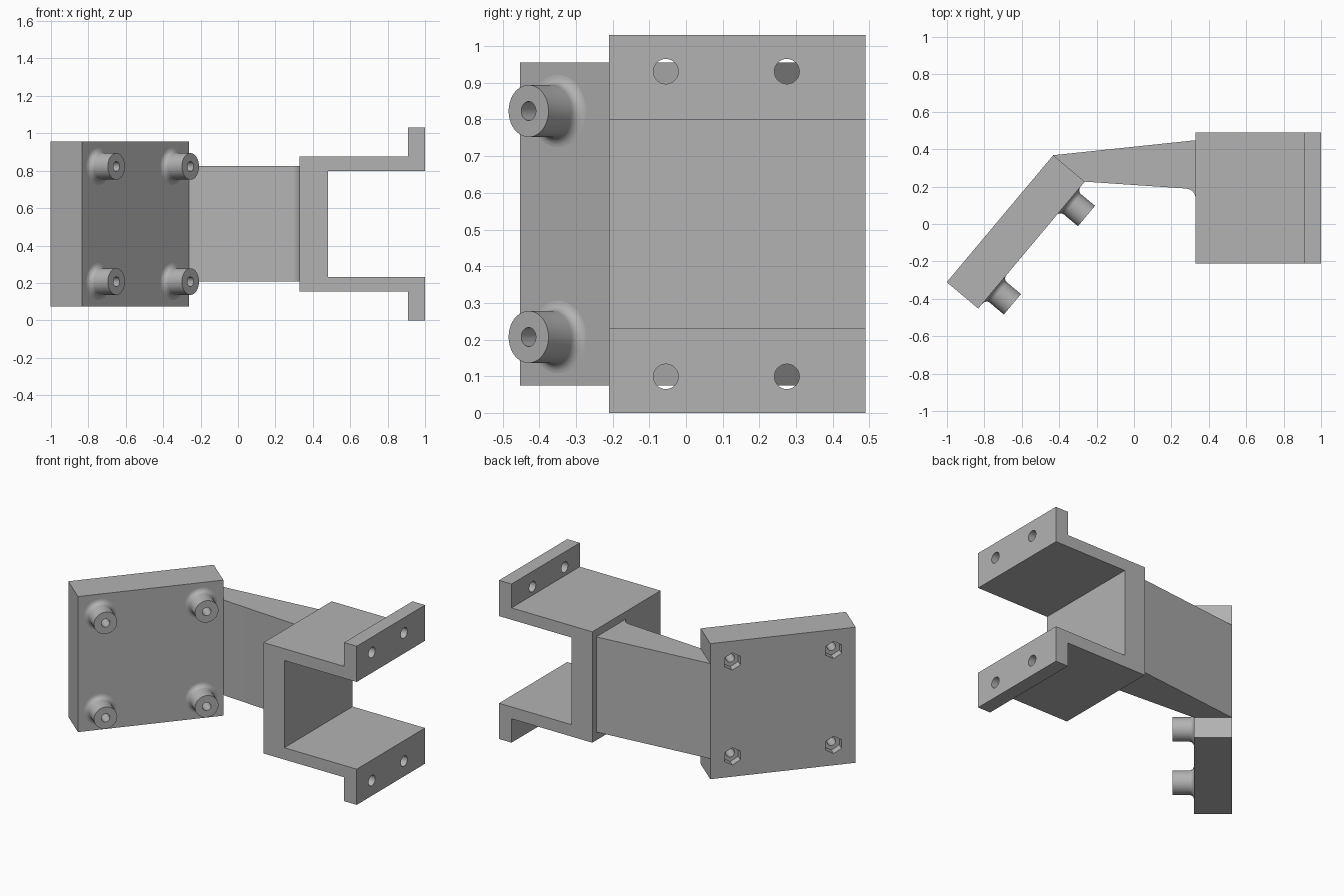
import bpy, bmesh, math
from mathutils import Matrix, Vector

if "Cube" in bpy.data.objects:
    bpy.data.objects.remove(bpy.data.objects["Cube"], do_unlink=True)

grey = bpy.data.materials.new("plain grey")
grey.use_nodes = True
grey.diffuse_color = (0.45, 0.45, 0.45, 1)
grey.node_tree.nodes["Principled BSDF"].inputs["Base Color"].default_value = grey.diffuse_color


def make(name, bm):
    bmesh.ops.recalc_face_normals(bm, faces=bm.faces)
    mesh = bpy.data.meshes.new(name)
    bm.to_mesh(mesh)
    bm.free()
    mesh.materials.append(grey)
    obj = bpy.data.objects.new(name, mesh)
    bpy.context.collection.objects.link(obj)
    return obj


def prism(name, outline, depth):
    """Extrude a closed 3D outline along a depth vector."""
    bm = bmesh.new()
    face = bm.faces.new([bm.verts.new(p) for p in outline])
    ext = bmesh.ops.extrude_face_region(bm, geom=[face])
    verts = [e for e in ext["geom"] if isinstance(e, bmesh.types.BMVert)]
    bmesh.ops.translate(bm, verts=verts, vec=depth)
    return make(name, bm)


def cylinder(bm, frame, radius, length, sides=32):
    bmesh.ops.create_cone(bm, cap_ends=True, segments=sides, radius1=radius,
                          radius2=radius, depth=length, matrix=frame)


def select_only(obj):
    bpy.ops.object.select_all(action="DESELECT")
    obj.select_set(True)
    bpy.context.view_layer.objects.active = obj


def smooth(obj):
    select_only(obj)
    bpy.ops.object.shade_smooth_by_angle(angle=math.radians(30))


def cut(obj, bm):
    """Subtract a bmesh from an object, then discard the cutter."""
    cutter = make("cutter", bm)
    cutter.hide_render = True
    mod = obj.modifiers.new("holes", "BOOLEAN")
    mod.operation = "DIFFERENCE"
    mod.solver = "EXACT"
    mod.object = cutter
    select_only(obj)
    bpy.ops.object.modifier_apply(modifier=mod.name)
    bpy.data.objects.remove(cutter, do_unlink=True)
    smooth(obj)


# Channel bracket with outward lips, symmetric about its mid height
mid = 0.515
half = [(0.33, 0.36), (0.91, 0.36), (0.91, 0.515), (1, 0.515), (1, 0.283), (0.48, 0.283)]
profile = half + [(x, -z) for x, z in reversed(half)]
bracket = prism("channel_bracket", [(x, -0.21, mid + z) for x, z in profile], (0, 0.7, 0))

bm = bmesh.new()
for y in (-0.055, 0.275):
    for side in (-1, 1):
        place = Matrix.Translation((0.95, y, mid + side * 0.416))
        cylinder(bm, place @ Matrix.Rotation(math.pi / 2, 4, "Y"), 0.034, 0.3)
cut(bracket, bm)

# Angled mounting plate: local x runs along it, local y is up, local z is its front normal
angle = math.radians(50)
along = Vector((math.cos(angle), math.sin(angle), 0))
up = Vector((0, 0, 1))
normal = along.cross(up)
thick, size, spread, bore = 0.22, 0.886, 0.308, 0.026
front_centre = Vector((-0.548, -0.113, mid))
frame = Matrix((along, up, normal)).transposed().to_4x4()
frame.translation = front_centre
h, v = size / 2, 0.44
corners = [(-h, -v, 0), (h, -v, 0), (h, v, 0), (-h, v, 0)]
plate = prism("mounting_plate", [frame @ Vector(c) for c in corners], -normal * thick)

spots = [(a * spread, b * spread) for a in (-1, 1) for b in (-1, 1)]

# Bolt holes, then hexagonal nut pockets in the back
bm = bmesh.new()
for a, b in spots:
    cylinder(bm, frame @ Matrix.Translation((a, b, -thick / 2)), bore, 0.4)
cut(plate, bm)
bm = bmesh.new()
for a, b in spots:
    cylinder(bm, frame @ Matrix.Translation((a, b, -thick)), 0.056, 0.1, 6)
cut(plate, bm)

# Filleted hollow bosses on the plate front
radius, height, fillet = 0.071, 0.125, 0.028
arc = [i * math.pi / 12 for i in range(7)]
section = [(radius + fillet * (1 - math.sin(t)), fillet * (1 - math.cos(t))) for t in arc]
section += [(radius, height), (bore, height), (bore, 0)]
for i, (a, b) in enumerate(spots):
    bm = bmesh.new()
    verts = [bm.verts.new((r, 0, z)) for r, z in section]
    edges = [bm.edges.new(pair) for pair in zip(verts, verts[1:])]
    bmesh.ops.spin(bm, geom=verts + edges, axis=(0, 0, 1), cent=(0, 0, 0),
                   angle=math.tau, steps=40)
    bmesh.ops.remove_doubles(bm, verts=bm.verts, dist=0.0005)
    bm.transform(frame @ Matrix.Translation((a, b, 0)))
    smooth(make(f"bolt_boss_{i + 1}", bm))

# Tapered arm, filleted where it meets the bracket
plate_end = frame @ Vector((h, 0, 0))
back_end = plate_end - normal * thick
blend = 0.055
outline = [(back_end.x, back_end.y), (0.33, 0.448), (0.33, 0.135)]
outline += [(0.33 - blend + blend * math.cos(t), 0.135 + blend * math.sin(t)) for t in arc[1:]]
outline += [(plate_end.x, plate_end.y)]
arm = prism("tapered_arm", [(x, y, 0.208) for x, y in outline], (0, 0, 0.618))
smooth(arm)
